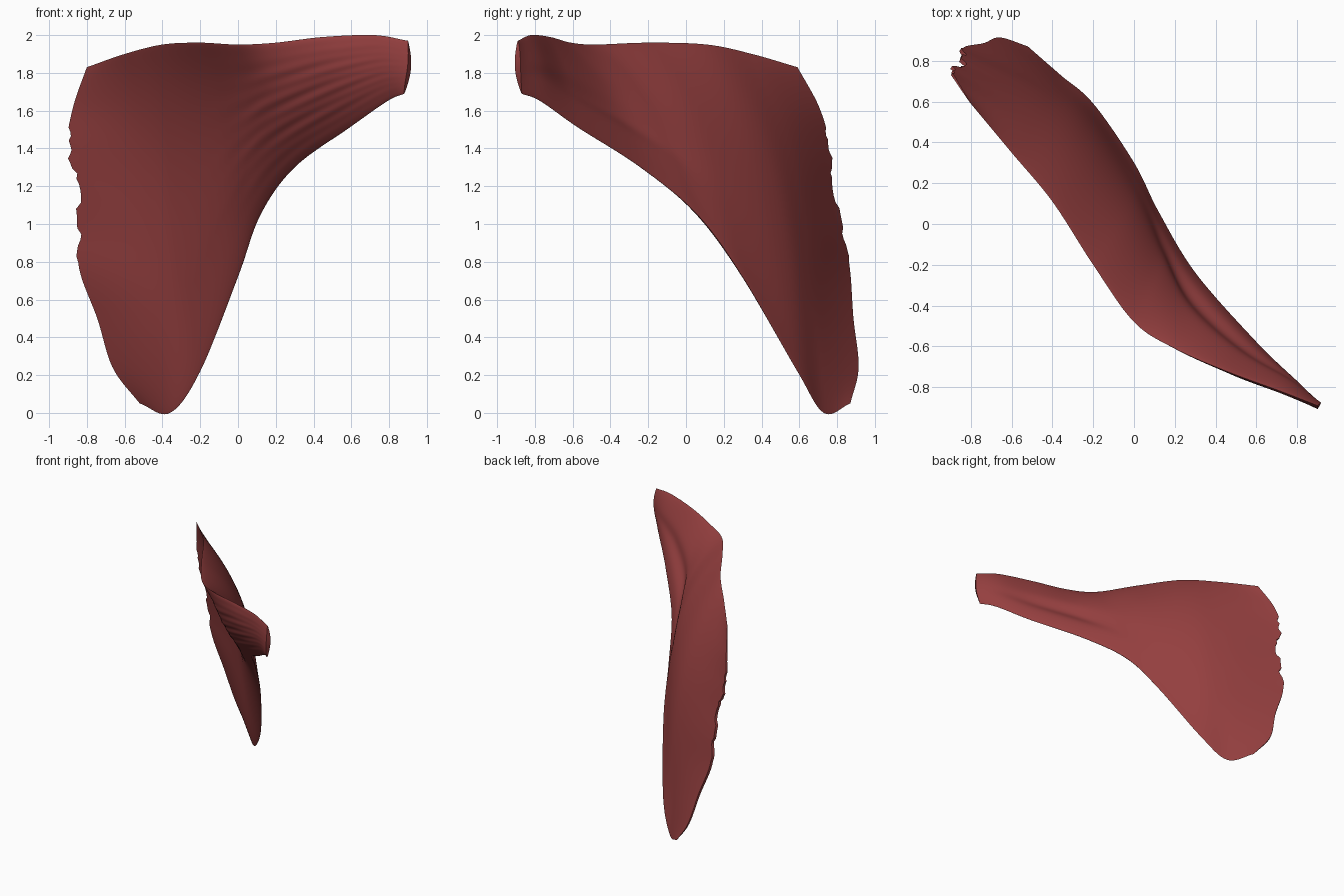
import bpy, bmesh, math, random
from mathutils import Vector as V

if "Cube" in bpy.data.objects:
    bpy.data.objects.remove(bpy.data.objects["Cube"])

random.seed(4)
NU, NV = 96, 90

# sections from the wide frayed border to the tendon:
# upper edge point, lower edge point, bow toward the back, half thickness
SECTIONS = [
    ((-.80, .59, 1.83), (-.52, .87, .05), 0, .010),
    ((-.60, .35, 1.90), (-.36, .73, .00), .075, .038),
    ((-.40, .11, 1.95), (-.20, .59, .22), .09, .052),
    ((-.20, -.20, 1.96), (.00, .30, .72), .08, .060),
    ((.00, -.48, 1.95), (.12, .06, 1.05), .05, .065),
    ((.20, -.61, 1.96), (.30, -.24, 1.30), .00, .060),
    ((.45, -.72, 1.99), (.59, -.57, 1.51), -.01, .045),
    ((.72, -.82, 2.00), (.79, -.77, 1.65), .00, .035),
    ((.90, -.89, 1.97), (.88, -.87, 1.69), .00, .018),
]
# outline of the frayed border, top to bottom
BORDER = [V(p) for p in (
    (-.80, .59, 1.83), (-.87, .70, 1.62), (-.90, .755, 1.42), (-.85, .77, 1.22),
    (-.84, .82, .98), (-.835, .86, .76), (-.74, .88, .50), (-.66, .91, .24), (-.52, .87, .05))]
BACK = V((1, 1, 0)).normalized()


def controls(a, b, bow):
    a, b = V(a), V(b)
    return [a, a.lerp(b, 1/3) + BACK*bow*1.2, a.lerp(b, 2/3) + BACK*bow*.6, b]


CTRL = [controls(a, b, w) for a, b, w, t in SECTIONS]
CTRL[0][1:3] = [V((-.87, .75, 1.32)), V((-.80, .87, .66))]
HALF = [s[3] for s in SECTIONS]


def spline(p, u):
    n = len(p) - 1
    i = min(int(u*n), n - 1)
    f = u*n - i
    b, c = p[i], p[i+1]
    a = p[i-1] if i else b*2 - c
    d = p[i+2] if i + 2 <= n else c*2 - b
    return (b*2 + (c - a)*f + (a*2 - b*5 + c*4 - d)*f*f
            + (b*3 - a - c*3 + d)*f**3) * .5


def section_curve(u):
    return [spline([c[k] for c in CTRL], u) for k in range(4)]


def across(q, v):
    w = v*3
    return (q[0]*(-(w-1)*(w-2)*(w-3)/6) + q[1]*(w*(w-2)*(w-3)/2)
            + q[2]*(-w*(w-1)*(w-3)/2) + q[3]*(w*(w-1)*(w-2)/6))


# muscle: closed lens-shaped sections lofted along its length
bm = bmesh.new()
rings = []
for i in range(NU + 1):
    u = i/NU
    q = section_curve(u)
    q0, q1 = section_curve(max(u - .01, 0)), section_curve(min(u + .01, 1))
    half = spline(HALF, u)
    front, back = [], []
    for j in range(NV + 1):
        v = (1 - math.cos(math.pi*j/NV))/2
        p = across(q, v)
        dv = across(q, min(v + .01, 1)) - across(q, max(v - .01, 0))
        du = across(q1, v) - across(q0, v)
        n = dv.cross(du).normalized()
        if n.dot(BACK) < 0:
            n = -n
        t = half*math.sin(math.pi*v)**.7 if 0 < j < NV else 0
        # shallow fibre ripples toward the tendon
        fade = math.exp(-((u - .65)/.18)**2)*math.sin(math.pi*v)
        ripple = .002*fade*(math.sin(v*34 + u*11) + math.sin(v*61 - u*8))
        # long crease behind the tendon
        crease = .03*math.exp(-((u - .64)/.17)**2 - ((v - .6)/.12)**2)
        # pull the first sections onto the frayed border
        p = p + (spline(BORDER, v) - across(CTRL[0], v))*max(0, 1 - 8*u)
        if i == 0 and .2 < v < .6:
            p = p - du.normalized()*random.uniform(-.025, .015)
        # rounded tendon end
        p = p + du.normalized()*.02*math.sin(math.pi*v)*max(0, 10*u - 9)
        front.append(bm.verts.new(p - n*(t + ripple)))
        if 0 < j < NV:
            back.append(bm.verts.new(p + n*(t - crease)))
    rings.append(front + back[::-1])

m = len(rings[0])
for r, s in zip(rings, rings[1:]):
    for k in range(m):
        bm.faces.new((r[k], r[(k+1) % m], s[(k+1) % m], s[k]))
# end caps
for r in (rings[0], rings[-1]):
    for j in range(NV):
        f = list(dict.fromkeys((r[j], r[j+1], r[(m - j - 1) % m], r[(m - j) % m])))
        if len(f) > 2:
            bm.faces.new(f)
bmesh.ops.recalc_face_normals(bm, faces=bm.faces)

mesh = bpy.data.meshes.new("fan_muscle")
bm.to_mesh(mesh)
bm.free()
obj = bpy.data.objects.new("fan_muscle", mesh)
bpy.context.collection.objects.link(obj)
mat = bpy.data.materials.new("muscle_red")
mat.diffuse_color = (.30, .05, .05, 1)
mat.use_nodes = True
mat.node_tree.nodes["Principled BSDF"].inputs["Base Color"].default_value = mat.diffuse_color
mesh.materials.append(mat)
bpy.context.view_layer.objects.active = obj
obj.select_set(True)
bpy.ops.object.shade_smooth_by_angle(angle=math.radians(50))
